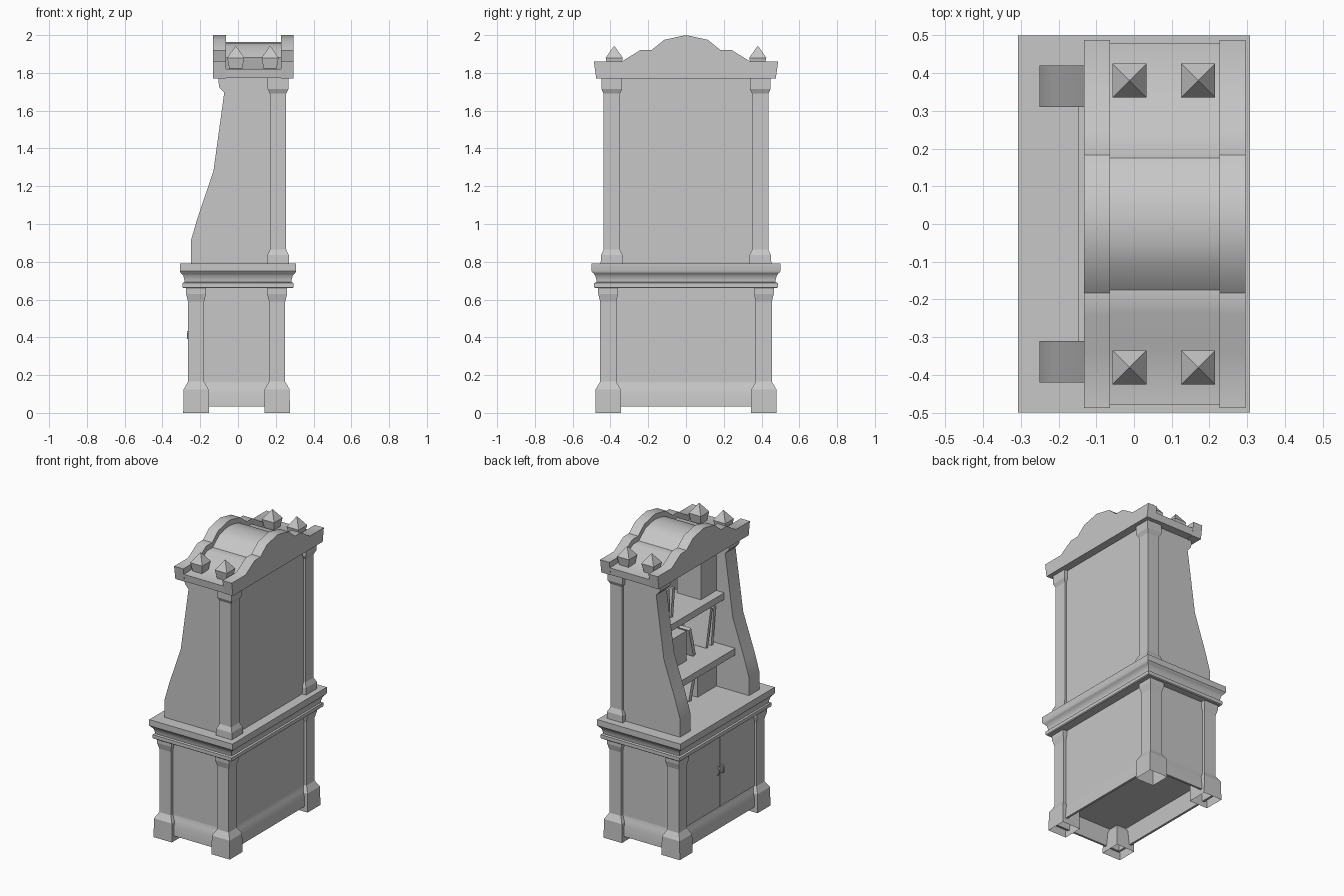
import bpy, bmesh, math
from mathutils import Matrix, Vector

if "Cube" in bpy.data.objects:
    bpy.data.objects.remove(bpy.data.objects["Cube"], do_unlink=True)

GREY = (0.57, 0.57, 0.57, 1.0)
grey = bpy.data.materials.new("plain grey")
grey.use_nodes = True
grey.diffuse_color = GREY
grey.node_tree.nodes["Principled BSDF"].inputs["Base Color"].default_value = GREY


def finish(name, bm, smooth=True):
    """Turn a bmesh into a grey object, smooth by angle or flat."""
    bmesh.ops.recalc_face_normals(bm, faces=bm.faces)
    mesh = bpy.data.meshes.new(name)
    bm.to_mesh(mesh)
    bm.free()
    mesh.materials.append(grey)
    obj = bpy.data.objects.new(name, mesh)
    bpy.context.collection.objects.link(obj)
    if smooth:
        bpy.ops.object.select_all(action='DESELECT')
        obj.select_set(True)
        bpy.context.view_layer.objects.active = obj
        bpy.ops.object.shade_smooth_by_angle(angle=math.radians(35))
    return obj


def loft(name, cx, cy, levels, smooth=False, base=True):
    """Stack rectangles given as (height, half depth, half width)."""
    bm = bmesh.new()
    rings = [[bm.verts.new((cx + sx * hx, cy + sy * hy, z))
              for sx, sy in ((-1, -1), (1, -1), (1, 1), (-1, 1))]
             for z, hx, hy in levels]
    for a, b in zip(rings, rings[1:]):
        for i in range(4):
            j = (i + 1) % 4
            bm.faces.new((a[i], a[j], b[j], b[i]))
    if base:
        bm.faces.new(rings[0])
    bm.faces.new(rings[-1])
    return finish(name, bm, smooth)


def box(name, x, y, z, tilt=0.0):
    """Box from ranges, optionally leaning about its depth axis."""
    bm = bmesh.new()
    bmesh.ops.create_cube(bm, size=1)
    size = Vector((x[1] - x[0], y[1] - y[0], z[1] - z[0]))
    mid = Vector((sum(x) / 2, sum(y) / 2, sum(z) / 2))
    bmesh.ops.scale(bm, vec=size, verts=bm.verts)
    bmesh.ops.rotate(bm, matrix=Matrix.Rotation(tilt, 3, 'X'), verts=bm.verts)
    bmesh.ops.translate(bm, vec=mid, verts=bm.verts)
    return finish(name, bm, False)


def extrude(name, points, axis, start, end):
    """Extrude a flat profile along x (points y, z) or y (points x, z)."""
    bm = bmesh.new()
    verts = [bm.verts.new((start, a, b) if axis == 'x' else (a, start, b))
             for a, b in points]
    face = bm.faces.new(verts)
    moved = bmesh.ops.extrude_face_region(bm, geom=[face])["geom"]
    step = Vector((end - start, 0, 0) if axis == 'x' else (0, end - start, 0))
    bmesh.ops.translate(bm, vec=step,
                        verts=[g for g in moved if isinstance(g, bmesh.types.BMVert)])
    return finish(name, bm)


SIDES = ((-1, "right"), (1, "left"))

# Lower cabinet with flared skirting and a hollow underside
loft("cabinet_body", -0.007, 0, [
    (0.15, 0.232, 0.43), (0.035, 0.245, 0.443), (0.035, 0.26, 0.457),
    (0.1, 0.257, 0.454), (0.14, 0.246, 0.443), (0.16, 0.238, 0.435),
    (0.168, 0.238, 0.435), (0.67, 0.238, 0.435)], smooth=True)

# Cabinet corner posts, open underneath
for x, place in ((-0.222, "open"), (0.207, "back")):
    for s, side in SIDES:
        loft(f"{place}_{side}_cabinet_post", x, s * 0.412, [
            (0, 0.068, 0.068), (0.125, 0.066, 0.066), (0.165, 0.043, 0.043),
            (0.59, 0.043, 0.043), (0.63, 0.053, 0.053), (0.665, 0.053, 0.053)], base=False)

# Doors and pulls
for s, side in SIDES:
    box(f"{side}_door", (-0.25, -0.24), sorted((s * 0.003, s * 0.372)), (0.165, 0.655))
    curve = bpy.data.curves.new("pull", 'CURVE')
    curve.dimensions = '3D'
    curve.bevel_depth = 0.005
    curve.bevel_resolution = 1
    curve.use_fill_caps = True
    spline = curve.splines.new('POLY')
    spline.points.add(3)
    for p, (x, z) in zip(spline.points, ((-0.248, 0.385), (-0.266, 0.395), (-0.266, 0.43), (-0.248, 0.44))):
        p.co = (x, s * 0.022, z, 1)
    curve.materials.append(grey)
    bpy.context.collection.objects.link(bpy.data.objects.new(f"{side}_door_pull", curve))

# Moulded counter
loft("counter", 0, 0, [
    (0.66, 0.288, 0.48), (0.665, 0.293, 0.486), (0.688, 0.293, 0.486),
    (0.692, 0.283, 0.473), (0.705, 0.284, 0.475), (0.725, 0.289, 0.48), (0.738, 0.299, 0.489),
    (0.742, 0.304, 0.494), (0.75, 0.308, 0.5), (0.79, 0.308, 0.5)], smooth=True)

# Upper case: shaped sides, thin back and columns
side_profile = [(0.235, 0.79), (-0.25, 0.79), (-0.25, 0.91), (-0.215, 1.03), (-0.13, 1.28),
                (-0.073, 1.695), (-0.1, 1.725), (-0.105, 1.775), (0.235, 1.775)]
for s, side in SIDES:
    extrude(f"{side}_side_panel", side_profile, 'y', s * 0.31, s * 0.42)
    loft(f"{side}_column", 0.212, s * 0.393, [
        (0.785, 0.059, 0.059), (0.835, 0.057, 0.057), (0.865, 0.043, 0.043),
        (1.69, 0.043, 0.043), (1.715, 0.055, 0.055), (1.775, 0.055, 0.055)])
box("back_panel", (0.2, 0.242), (-0.4, 0.4), (0.785, 1.775))

# Shelves
box("lower_shelf", (-0.148, 0.205), (-0.312, 0.312), (1.035, 1.08))
box("upper_shelf", (-0.066, 0.205), (-0.312, 0.312), (1.385, 1.43))

# Books: centre across, shelf height, thickness, tallness, lean
books = [(0.2, 1.43, 0.03, 0.2, 0), (0.15, 1.43, 0.025, 0.19, 0.12), (-0.228, 1.43, 0.165, 0.28, 0),
         (0.08, 1.08, 0.15, 0.2, 0), (-0.055, 1.08, 0.025, 0.2, -0.25),
         (-0.235, 1.08, 0.022, 0.25, 0.2), (-0.28, 1.08, 0.022, 0.25, 0.12),
         (-0.06, 0.79, 0.03, 0.2, 0.3), (-0.21, 0.79, 0.2, 0.21, 0)]
for i, (y, z, t, h, lean) in enumerate(books):
    box(f"book_{i + 1}", (-0.008, 0.17), (y - t / 2, y + t / 2), (z, z + h), lean)


def arch(half):
    """Mirror a half outline running from the outside to the middle."""
    return half + [(-y, z) for y, z in reversed(half) if y]


# Crown: two arched boards with a lower vault between them
board = arch([(-0.475, 1.77), (-0.488, 1.86), (-0.34, 1.86), (-0.243, 1.92),
              (-0.183, 1.92), (-0.116, 1.975), (0, 2.0)])
vault = arch([(-0.475, 1.772), (-0.48, 1.82), (-0.33, 1.825), (-0.237, 1.885),
              (-0.175, 1.885), (-0.11, 1.94), (-0.055, 1.957), (0, 1.963)])
extrude("open_crown_board", board, 'x', -0.132, -0.064)
extrude("back_crown_board", board, 'x', 0.227, 0.295)
extrude("crown_vault", vault, 'x', -0.07, 0.235)

# Pointed finials, widening up to the shoulder
for x, place in ((-0.012, "open"), (0.17, "back")):
    for s, side in SIDES:
        loft(f"{place}_{side}_finial", x, s * 0.38, [
            (1.815, 0.033, 0.033), (1.88, 0.045, 0.045), (1.943, 0.001, 0.001)])
